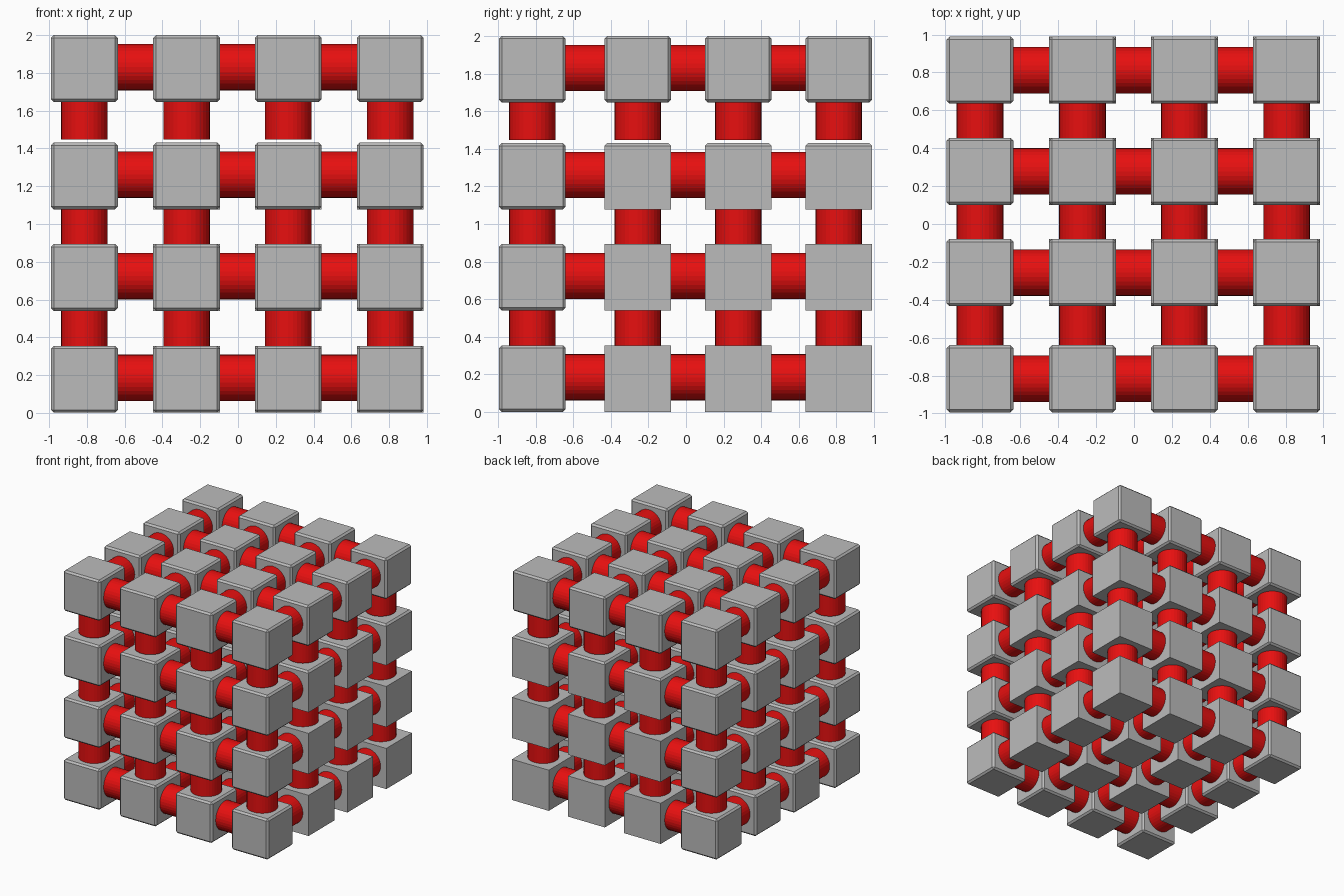
import bpy, bmesh
from mathutils import Matrix
from math import pi

if "Cube" in bpy.data.objects:
    bpy.data.objects.remove(bpy.data.objects["Cube"])

XS = (-0.813, -0.272, 0.266, 0.806)
YS = (-0.817, -0.257, 0.278, 0.812)
ZS = (0.178, 0.717, 1.254, 1.823)
AXES = (XS, YS, ZS)
SIZE, RADIUS, CHAMFER = 0.354, 0.123, 0.015


def material(name, color):
    m = bpy.data.materials.new(name)
    m.diffuse_color = (*color, 1)
    m.use_nodes = True
    m.node_tree.nodes["Principled BSDF"].inputs["Base Color"].default_value = m.diffuse_color
    return m


grey = material("grey", (0.5, 0.5, 0.5))
red = material("red", (0.8, 0.005, 0.005))


def finish(bm, name, mat):
    mesh = bpy.data.meshes.new(name)
    bm.to_mesh(mesh)
    bm.free()
    mesh.materials.append(mat)
    return mesh


def place(name, mesh, loc):
    ob = bpy.data.objects.new(name, mesh)
    ob.location = loc
    bpy.context.collection.objects.link(ob)


def block_mesh(name, edge_rule):
    bm = bmesh.new()
    bmesh.ops.create_cube(bm, size=SIZE)
    edges = [e for e in bm.edges if edge_rule(e)]
    if edges:
        bmesh.ops.bevel(bm, geom=edges, offset=CHAMFER, segments=1, affect='EDGES')
    return finish(bm, name, grey)


def rod_mesh(name, axis, length):
    bm = bmesh.new()
    bmesh.ops.create_cone(bm, cap_ends=True, segments=32, radius1=RADIUS,
                          radius2=RADIUS, depth=length)
    if axis < 2:
        bm.transform(Matrix.Rotation(pi / 2, 4, 'YX'[axis]))
    return finish(bm, name, red)


# Blocks: chamfered on the front, left and top layers, plainer elsewhere
chamfered = block_mesh("chamfered_block", lambda e: True)
top_chamfered = block_mesh("top_chamfered_block",
                           lambda e: all(v.co.z > 0 for v in e.verts))
plain = block_mesh("plain_block", lambda e: False)

for i, x in enumerate(XS):
    for j, y in enumerate(YS):
        for k, z in enumerate(ZS):
            if i == 0 or j == 0 or k == 3:
                mesh = chamfered
            else:
                mesh = top_chamfered if k == 2 else plain
            place("block", mesh, (x, y, z))

# Connecting rods between neighbouring blocks along each axis
for axis, label in enumerate(("cross_rod", "depth_rod", "upright_rod")):
    for n in range(3):
        lo = AXES[axis][n] + SIZE / 2 - 0.03
        hi = AXES[axis][n + 1] - SIZE / 2 + 0.03
        if axis == 2 and n == 2:
            lo = 1.447      # top uprights stop just short of the layer below
        mesh = rod_mesh(label, axis, hi - lo)
        a, b = [t for t in range(3) if t != axis]
        for p in AXES[a]:
            for q in AXES[b]:
                loc = [0, 0, 0]
                loc[axis] = (lo + hi) / 2
                loc[a], loc[b] = p, q
                if axis < 2:
                    loc[2] += 0.007
                place(label, mesh, loc)
